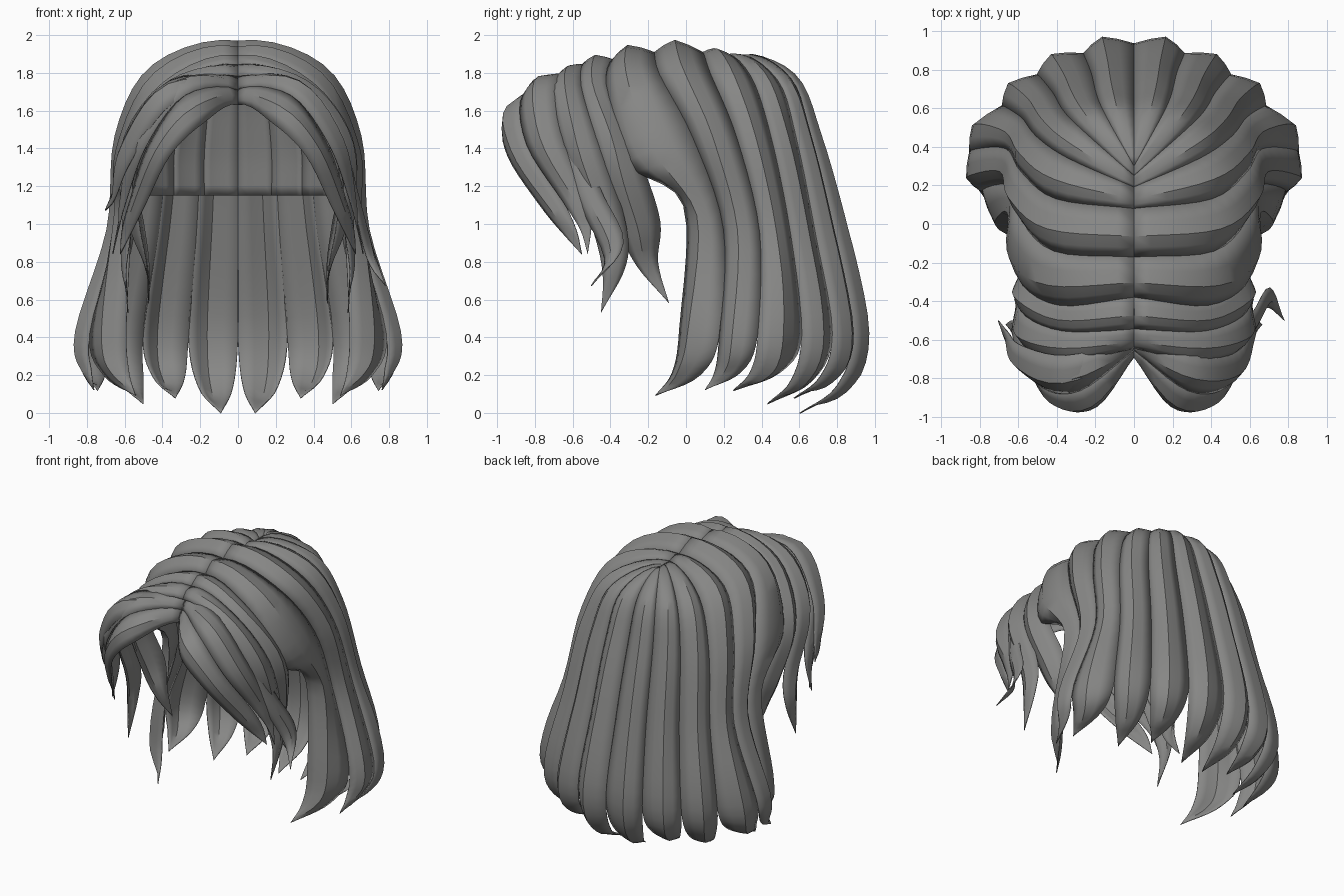
import bpy, bmesh, math
from mathutils import Vector

cube = bpy.data.objects.get("Cube")
if cube:
    bpy.data.objects.remove(cube, do_unlink=True)

# One flat hair colour
hair = bpy.data.materials.new("hair_grey")
hair.use_nodes = True
colour = (0.24, 0.24, 0.235, 1)
hair.diffuse_color = colour
bsdf = hair.node_tree.nodes["Principled BSDF"]
bsdf.inputs["Base Color"].default_value = colour
bsdf.inputs["Roughness"].default_value = 0.8

STEPS = 5
# Lock cross-section: (position across, bulge), with a crest nearer the front
SECTION = [(0, 0), (0.3, 0.6), (0.58, 1), (0.8, 0.58), (1, 0)]


def spline(points):
    """Smooth curve through the points, rising slightly out of the parting."""
    p = [Vector(q) for q in points]
    first = p[0] * 2 - p[1]
    first.z = p[1].z - 0.13
    p = [first] + p + [p[-1] * 2 - p[-2]]
    rows = []
    for i in range(1, len(p) - 2):
        a, b, c, d = p[i - 1:i + 3]
        for k in range(STEPS):
            t = k / STEPS
            rows.append(0.5 * (2 * b + (c - a) * t + (2 * a - 5 * b + 4 * c - d) * t * t
                               + (3 * b - a - 3 * c + d) * t ** 3))
    return rows + [p[-2]]


def strip(name, back, front, side, bulge=0.4, limit=0.065):
    """Loft a crested strip between two edge curves; side is +1 left, -1 right."""
    ea, eb = spline(back), spline(front)
    bm = bmesh.new()
    grid = []
    last = len(ea) - 1
    for i, (a, b) in enumerate(zip(ea, eb)):
        lo, hi = max(i - 1, 0), min(i + 1, last)
        along = ea[hi] + eb[hi] - ea[lo] - eb[lo]
        across = b - a
        normal = across.cross(along).normalized()
        # Bulge fades out where a lock is narrow, so the crown stays smooth
        height = min(max(across.length - 0.07, 0) * bulge, limit)
        row = []
        for s, h in SECTION:
            v = a.lerp(b, s) + normal * height * h
            row.append(bm.verts.new((v.x * side, v.y, v.z)))
        grid.append(row)
    for r, q in zip(grid, grid[1:]):
        for j in range(len(SECTION) - 1):
            face = [r[j], q[j], q[j + 1], r[j + 1]]
            bm.faces.new(face if side > 0 else face[::-1])
    bmesh.ops.remove_doubles(bm, verts=bm.verts[:], dist=0.0005)
    mesh = bpy.data.meshes.new(name)
    bm.to_mesh(mesh)
    bm.free()
    mesh.materials.append(hair)
    ob = bpy.data.objects.new(name, mesh)
    bpy.context.collection.objects.link(ob)
    # Thin sheet thickness, growing inward
    thick = ob.modifiers.new("thickness", "SOLIDIFY")
    thick.thickness = 0.006
    thick.offset = -1
    bpy.ops.object.select_all(action="DESELECT")
    bpy.context.view_layer.objects.active = ob
    ob.select_set(True)
    bpy.ops.object.shade_smooth_by_angle(angle=math.radians(35))


def lock(name, back, front, tip, sides=(1, -1)):
    for side in sides:
        label = ("left_" if side > 0 else "right_") + name
        strip(label, back + [tip], front + [tip], side)


def rounded(edge, tip):
    """Carry an edge down before it curls in, for a blunt, rounded tip."""
    x, y, z = edge[-1]
    return edge + [(x + (tip[0] - x) * .3, y + (tip[1] - y) * .3, z + (tip[2] - z) * .66)]


# Valleys between the long locks, from the centre back round to the side
valleys = [
    [(0, .3, 1.89), (0, .55, 1.78), (0, .68, 1.45), (0, .82, .95), (0, .93, .42)],
    [(0, .3, 1.89), (.14, .55, 1.77), (.19, .66, 1.45), (.22, .78, .95), (.26, .88, .42)],
    [(0, .25, 1.89), (.26, .48, 1.76), (.36, .58, 1.45), (.42, .68, .95), (.5, .77, .42)],
    [(0, .19, 1.89), (.34, .34, 1.78), (.5, .45, 1.45), (.58, .55, .95), (.68, .61, .42)],
    [(0, .08, 1.9), (.4, .13, 1.79), (.58, .27, 1.45), (.66, .39, .95), (.84, .38, .42)],
    [(0, -.17, 1.9), (.41, -.14, 1.79), (.59, .04, 1.45), (.63, .2, .97), (.78, .18, .42)],
    [(0, -.38, 1.86), (.38, -.42, 1.73), (.57, -.32, 1.33), (.56, -.01, 1.1), (.59, -.03, .45)],
]
tips = [(.09, .6, 0), (.33, .57, .08), (.5, .43, .05),
        (.74, .25, .12), (.76, .1, .12), (.54, -.16, .09)]
for n, tip in enumerate(tips):
    lock(f"long_lock_{n + 1}", rounded(valleys[n], tip), rounded(valleys[n + 1], tip), tip)


# Inner lining under the crown, ending in a level hem
def lining_edge(points):
    inner = [(x * .92, y * .92, z - .03) for x, y, z in points[:3]]
    x, y, z = points[2]
    return inner + [(x * .94, y, 1.15)]


for n in range(3):
    for side in (1, -1):
        label = "left" if side > 0 else "right"
        strip(f"{label}_inner_lining_{n + 1}", lining_edge(valleys[n]),
              lining_edge(valleys[n + 1]), side, 0.08)

# Shorter face-framing locks, back to front
lock("temple_lock",
     [(0, -.37, 1.86), (.38, -.4, 1.72), (.55, -.24, 1.33), (.5, -.14, 1.02), (.47, -.15, .8)],
     [(0, -.54, 1.84), (.36, -.56, 1.72), (.56, -.48, 1.4), (.52, -.36, 1), (.48, -.26, .78)],
     (.47, -.09, .58))
lock("cheek_lock",
     [(0, -.53, 1.84), (.36, -.54, 1.72), (.57, -.44, 1.4), (.57, -.32, 1), (.59, -.32, .78)],
     [(0, -.64, 1.78), (.33, -.71, 1.72), (.53, -.66, 1.42), (.56, -.5, 1), (.59, -.44, .75)],
     (.58, -.45, .53))

# Swept fringe: an upper and a lower band each side
lock("upper_fringe",
     [(0, -.59, 1.78), (.32, -.67, 1.75), (.53, -.64, 1.46), (.6, -.52, 1.15), (.63, -.5, 1)],
     [(0, -.65, 1.71), (.28, -.86, 1.68), (.48, -.84, 1.42), (.59, -.65, 1.12), (.63, -.56, .97)],
     (.66, -.52, .84))
lock("lower_fringe",
     [(0, -.64, 1.72), (.28, -.85, 1.68), (.47, -.83, 1.42), (.57, -.65, 1.12), (.61, -.58, .97)],
     [(0, -.68, 1.63), (.19, -.94, 1.53), (.36, -.94, 1.36), (.49, -.77, 1.1), (.57, -.64, .94)],
     (.62, -.55, .84))

# Loose flicks, different on each side
lock("outer_flick",
     [(.3, -.62, 1.74), (.5, -.56, 1.55), (.61, -.46, 1.2), (.7, -.33, .9)],
     [(.3, -.7, 1.74), (.5, -.68, 1.52), (.6, -.58, 1.15), (.68, -.43, .82)],
     (.78, -.5, .67), sides=(1,))
lock("outer_flick",
     [(0, -.6, 1.76), (.35, -.68, 1.76), (.58, -.63, 1.48), (.65, -.56, 1.2)],
     [(0, -.64, 1.68), (.34, -.87, 1.64), (.56, -.77, 1.34), (.65, -.63, 1.13)],
     (.7, -.5, 1.07), sides=(-1,))
